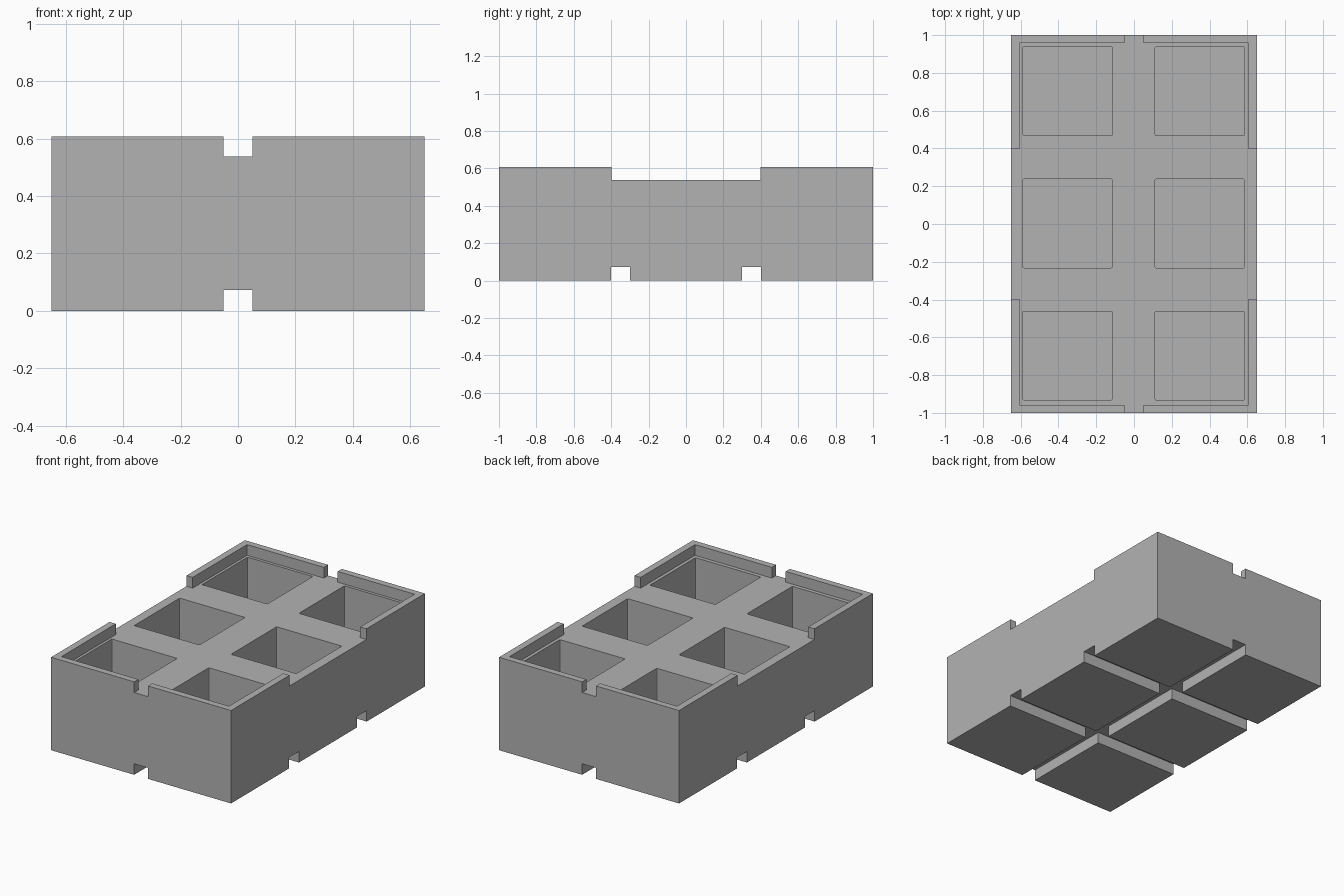
import bpy
import bmesh
from mathutils import Matrix, Vector

default = bpy.data.objects.get("Cube")
if default:
    bpy.data.objects.remove(default, do_unlink=True)

# Overall dimensions
HALF_X, HALF_Y, TOP = 0.65, 1.0, 0.607
DECK, GROOVE, FLOOR = 0.537, 0.072, 0.072

grey = bpy.data.materials.new("plain grey")
grey.use_nodes = True
colour = (0.45, 0.45, 0.45, 1)
grey.diffuse_color = colour
grey.node_tree.nodes["Principled BSDF"].inputs["Base Color"].default_value = colour


def box(name, low, high, corner=0):
    """Box between two corners, with optional rounded upright edges."""
    low, high = Vector(low), Vector(high)
    bm = bmesh.new()
    place = Matrix.Translation((low + high) / 2) @ Matrix.Diagonal((*(high - low), 1))
    bmesh.ops.create_cube(bm, size=1, matrix=place)
    if corner:
        upright = [e for e in bm.edges
                   if abs(e.verts[0].co.z - e.verts[1].co.z) > 0.01]
        bmesh.ops.bevel(bm, geom=upright, offset=corner, segments=2,
                        profile=0.5, affect='EDGES')
    mesh = bpy.data.meshes.new(name)
    bm.to_mesh(mesh)
    bm.free()
    mesh.materials.append(grey)
    obj = bpy.data.objects.new(name, mesh)
    bpy.context.collection.objects.link(obj)
    return obj


block = box("tray_block", (-HALF_X, -HALF_Y, 0), (HALF_X, HALF_Y, TOP))
cutters = []


def cut(name, low, high, corner=0):
    cutter = box(name, low, high, corner)
    cutter.hide_render = True
    cutters.append(cutter)
    mod = block.modifiers.new(name, 'BOOLEAN')
    mod.operation = 'DIFFERENCE'
    mod.solver = 'EXACT'
    mod.object = cutter


# Recessed deck inside the rim, then the rim openings
cut("deck_recess", (-0.605, -0.957, DECK), (0.605, 0.957, 1))
cut("end_opening", (-0.05, -2, DECK), (0.05, 2, 1))
cut("side_opening", (-2, -0.397, DECK), (2, 0.397, 1))

# Crossing grooves that divide the underside into six feet
cut("long_groove", (-0.05, -2, -1), (0.05, 2, GROOVE))
for y in (-0.35, 0.35):
    cut("cross_groove", (-2, y - 0.05, -1), (2, y + 0.05, GROOVE))

# Six deep square pockets
for x in (-0.352, 0.348):
    for y in (-0.697, 0.003, 0.703):
        cut("pocket", (x - 0.236, y - 0.235, FLOOR),
            (x + 0.236, y + 0.235, 1), corner=0.006)

# Bake the cuts and discard the cutters
graph = bpy.context.evaluated_depsgraph_get()
baked = bpy.data.meshes.new_from_object(block.evaluated_get(graph))
block.modifiers.clear()
block.data = baked
for cutter in cutters:
    bpy.data.objects.remove(cutter, do_unlink=True)
